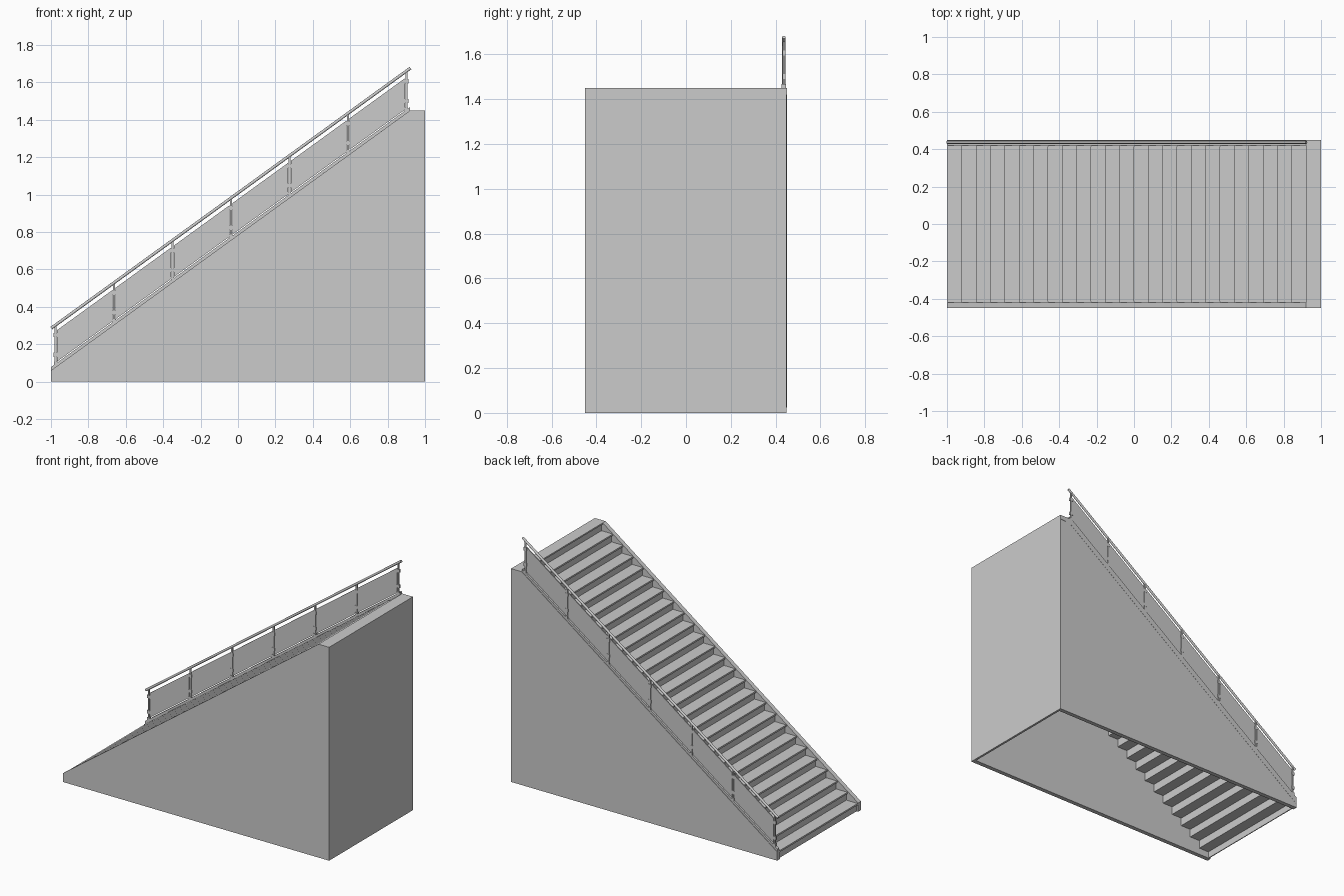
import bpy, bmesh, math
from mathutils import Vector

if "Cube" in bpy.data.objects:
    bpy.data.objects.remove(bpy.data.objects["Cube"])

mat = bpy.data.materials.new("concrete_grey")
mat.diffuse_color = (0.6, 0.6, 0.6, 1)
mat.use_nodes = True
mat.node_tree.nodes["Principled BSDF"].inputs["Base Color"].default_value = mat.diffuse_color

X0, X1 = -1.0, 0.92          # start and end of the slope
Z0, Z1 = 0.06, 1.45
SLOPE = (Z1 - Z0) / (X1 - X0)


def line(x, up=0.0):
    """Point on the slope line, raised by up."""
    return (x, Z0 + SLOPE * (x - X0) + up)


def finish(name, bm):
    bmesh.ops.recalc_face_normals(bm, faces=bm.faces)
    me = bpy.data.meshes.new(name)
    bm.to_mesh(me)
    bm.free()
    me.materials.append(mat)
    ob = bpy.data.objects.new(name, me)
    bpy.context.collection.objects.link(ob)
    return ob


def prism(bm, pts, ya, yb):
    """Extrude an xz profile from ya to yb."""
    f = bm.faces.new([bm.verts.new((x, ya, z)) for x, z in pts])
    r = bmesh.ops.extrude_face_region(bm, geom=[f])
    vs = [v for v in r["geom"] if isinstance(v, bmesh.types.BMVert)]
    bmesh.ops.translate(bm, verts=vs, vec=(0, yb - ya, 0))


def box(bm, xa, xb, ya, yb, za, zb):
    prism(bm, [(xa, za), (xb, za), (xb, zb), (xa, zb)], ya, yb)


# side walls
side = [(-1, 0), (1, 0), (1, Z1), (X1, Z1), (X0, Z0)]
for name, ya, yb in (("front_wall", -0.45, -0.42), ("back_wall", 0.42, 0.449)):
    bm = bmesh.new()
    prism(bm, side, ya, yb)
    finish(name, bm)

# end wall under the landing
bm = bmesh.new()
box(bm, 0.985, 1, -0.42, 0.42, 0, Z1)
finish("end_wall", bm)

# thin sloped band on the outside of the back wall
bm = bmesh.new()
prism(bm, [line(X0, -0.035), line(X1, -0.035), (1, Z1 - 0.03), (1, Z1),
           (X1, Z1), (X0, Z0)], 0.448, 0.45)
finish("back_wall_band", bm)

# steps: thin treads and risers, open underneath
N = 26
RUN, RISE = 0.0767, Z1 / N
treads, risers, nosings = bmesh.new(), bmesh.new(), bmesh.new()
for i in range(N):
    x, z = -0.988 + RUN * i, RISE * (i + 1)
    end = x + RUN + 0.006 if i < N - 1 else 0.99
    box(treads, x - 0.01, end, -0.42, 0.42, z - 0.01, z)
    box(risers, x, x + 0.006, -0.42, 0.42, z - RISE, z - 0.01)
    if i < N - 1:
        box(nosings, x - 0.011, x + 0.005, -0.415, 0.415, z - 0.009, z + 0.002)
finish("treads", treads)
finish("risers", risers)
finish("nosing_strips", nosings)

# sloped kerb carrying the railing
bm = bmesh.new()
prism(bm, [line(X0), line(X1), line(X1, 0.018), line(X0, 0.018)], 0.427, 0.447)
finish("railing_kerb", bm)

# posts with small clamps
Y = 0.437
posts = [-0.975 + 0.3125 * i for i in range(7)]
bm = bmesh.new()
for x in posts:
    z = line(x)[1]
    box(bm, x - 0.005, x + 0.005, Y - 0.005, Y + 0.005, z + 0.01, z + 0.222)
    box(bm, x - 0.009, x + 0.009, Y - 0.009, Y + 0.009, z + 0.01, z + 0.03)
    for h in (0.055, 0.16):
        box(bm, x - 0.011, x + 0.011, Y - 0.006, Y + 0.006, z + h, z + h + 0.022)
finish("railing_posts", bm)

# infill panels between posts
bm = bmesh.new()
for a, b in zip(posts, posts[1:]):
    a, b = a + 0.008, b - 0.008
    prism(bm, [line(a, 0.024), line(b, 0.024), line(b, 0.192), line(a, 0.192)],
          Y - 0.003, Y + 0.003)
finish("railing_panels", bm)

# round handrail
a = Vector((-0.998, Y, line(-0.998, 0.225)[1]))
b = Vector((0.922, Y, line(0.922, 0.225)[1]))
bm = bmesh.new()
bmesh.ops.create_cone(bm, cap_ends=True, segments=12, radius1=0.008, radius2=0.008,
                      depth=(b - a).length)
rot = (b - a).to_track_quat('Z', 'Y').to_matrix()
bmesh.ops.rotate(bm, verts=bm.verts, cent=(0, 0, 0), matrix=rot)
bmesh.ops.translate(bm, verts=bm.verts, vec=(a + b) / 2)
rail = finish("handrail", bm)
bpy.context.view_layer.objects.active = rail
rail.select_set(True)
bpy.ops.object.shade_smooth_by_angle(angle=math.radians(40))
